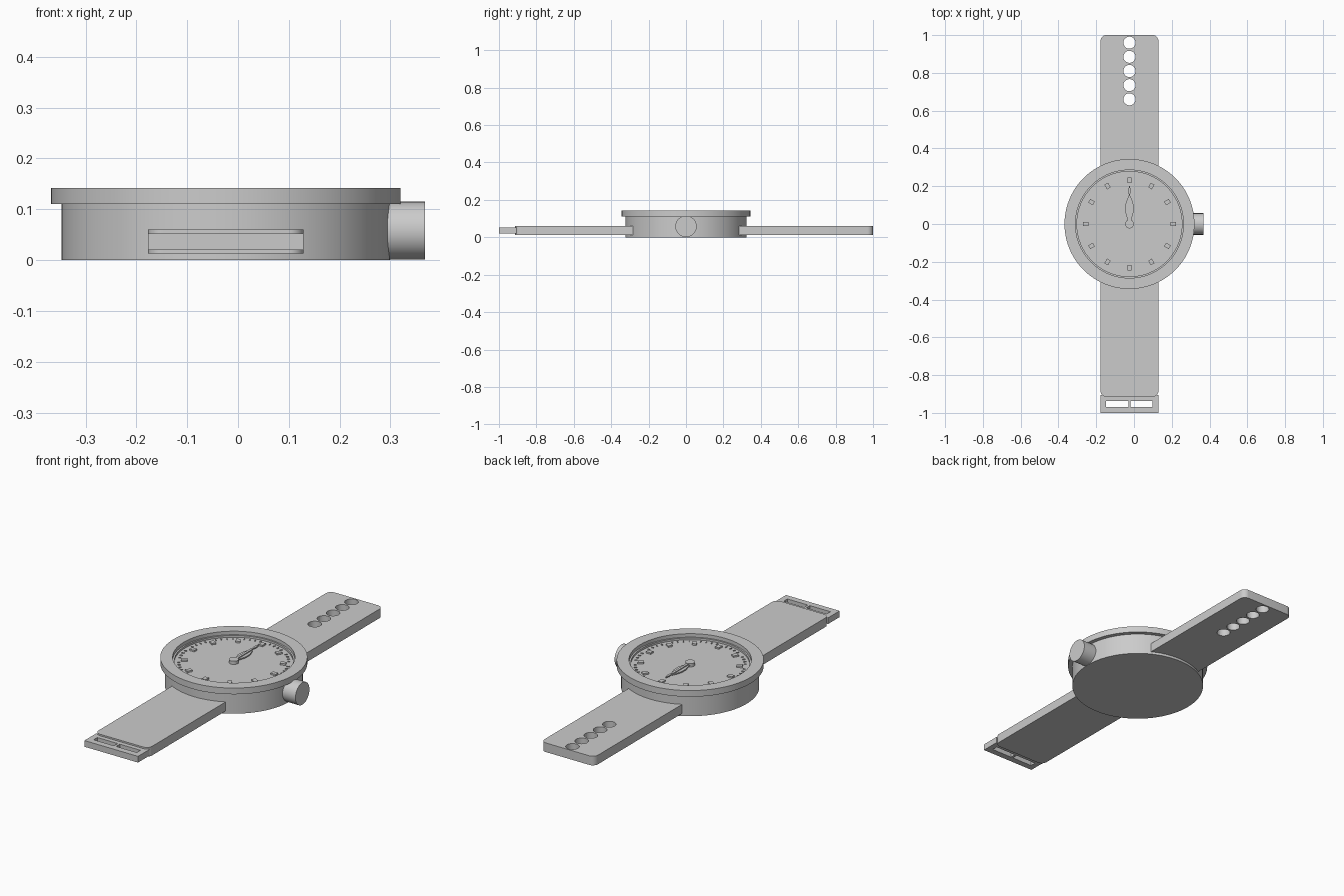
import bpy, bmesh
from math import sin, cos, pi, radians
from mathutils import Matrix, Vector

if "Cube" in bpy.data.objects:
    bpy.data.objects.remove(bpy.data.objects["Cube"], do_unlink=True)

CX = -0.024          # watch axis; the crown shifts the case off centre

grey = bpy.data.materials.new("plain grey")
grey.use_nodes = True
grey.diffuse_color = (0.6, 0.6, 0.6, 1)
grey.node_tree.nodes["Principled BSDF"].inputs["Base Color"].default_value = (0.6, 0.6, 0.6, 1)


def make(name, bm, smooth=False):
    bmesh.ops.recalc_face_normals(bm, faces=bm.faces)
    me = bpy.data.meshes.new(name)
    bm.to_mesh(me)
    bm.free()
    me.materials.append(grey)
    ob = bpy.data.objects.new(name, me)
    bpy.context.collection.objects.link(ob)
    if smooth:
        bpy.ops.object.select_all(action="DESELECT")
        ob.select_set(True)
        bpy.context.view_layer.objects.active = ob
        bpy.ops.object.shade_smooth_by_angle(angle=radians(30))
    return ob


def lathe(name, profile, steps=96):
    """Spin (radius, z) points around the watch axis."""
    bm = bmesh.new()
    verts = [bm.verts.new((CX + r, 0, z)) for r, z in profile]
    edges = [bm.edges.new(p) for p in zip(verts, verts[1:])]
    bmesh.ops.spin(bm, geom=verts + edges, cent=(CX, 0, 0), axis=(0, 0, 1),
                   angle=2 * pi, steps=steps, use_duplicate=False)
    bmesh.ops.remove_doubles(bm, verts=bm.verts, dist=1e-5)
    return make(name, bm, True)


def add_prism(bm, outline, z0, z1):
    """Extrude a flat outline, centred on the watch axis, from z0 to z1."""
    face = bm.faces.new([bm.verts.new((CX + x, y, z0)) for x, y in outline])
    up = bmesh.ops.extrude_face_region(bm, geom=[face])["geom"]
    moved = [g for g in up if isinstance(g, bmesh.types.BMVert)]
    bmesh.ops.translate(bm, verts=moved, vec=(0, 0, z1 - z0))


def prism(name, outlines, z0, z1, smooth=False):
    bm = bmesh.new()
    for outline in outlines:
        add_prism(bm, outline, z0, z1)
    return make(name, bm, smooth)


def rect(x0, x1, y0, y1):
    return [(x0, y0), (x1, y0), (x1, y1), (x0, y1)]


def disc(y, r, n=40):
    return [(r * cos(2 * pi * i / n), y + r * sin(2 * pi * i / n)) for i in range(n)]


def strap_outline(y_in, y_out, half, r):
    """Strip with its two outer corners rounded."""
    s = 1 if y_out > y_in else -1
    arc = [(half - r + r * cos(a), y_out - s * r * (1 - sin(a)))
           for a in (pi / 2 * i / 8 for i in range(9))]
    return [(half, y_in)] + arc + [(-x, y) for x, y in reversed(arc)] + [(-half, y_in)]


def cut(ob, cutter):
    mod = ob.modifiers.new("openings", "BOOLEAN")
    mod.operation, mod.solver, mod.object = "DIFFERENCE", "EXACT", cutter
    cutter.hide_render = True
    cutter.hide_set(True)


# Case, dial and overhanging bezel
DIAL = 0.114
lathe("case", [(0, 0), (0.323, 0), (0.323, 0.112), (0.28, 0.112)])
lathe("dial", [(0, DIAL), (0.278, DIAL), (0.278, 0.124), (0.286, 0.124)])
lathe("bezel", [(0.286, 0.11), (0.344, 0.11), (0.344, 0.142), (0.286, 0.142), (0.286, 0.11)])

# Crown on the left side
bm = bmesh.new()
bmesh.ops.create_cone(bm, cap_ends=True, segments=64, radius1=0.057, radius2=0.057, depth=0.11,
                      matrix=Matrix.Translation((0.313, 0, 0.058)) @ Matrix.Rotation(pi / 2, 4, "Y"))
make("crown", bm, True)

# Strap halves, one with adjusting holes
HALF = 0.153
back = prism("back_strap", [strap_outline(0.25, 1.0, HALF, 0.03)], 0.013, 0.06, True)
holes = prism("strap_hole_cutter", [disc(0.66 + 0.075 * i, 0.032) for i in range(5)], -0.1, 0.2)
cut(back, holes)
prism("front_strap", [strap_outline(-0.25, -0.915, HALF, 0.03)], 0.013, 0.06, True)

# Buckle plate with two slots
buckle = prism("buckle", [rect(-HALF, HALF, -1.0, -0.905)], 0.02, 0.052)
slots = prism("buckle_slot_cutter", [rect(-0.123, -0.006, -0.968, -0.938),
                                     rect(0.006, 0.123, -0.968, -0.938)], -0.1, 0.2)
cut(buckle, slots)

# Hour blocks and minute ticks
bm = bmesh.new()
for i in range(60):
    hour = i % 5 == 0
    start = len(bm.verts)
    if hour:
        add_prism(bm, rect(-0.011, 0.011, 0.218, 0.246), DIAL - 0.002, DIAL + 0.008)
    else:
        add_prism(bm, rect(-0.002, 0.002, 0.252, 0.264), DIAL - 0.002, DIAL + 0.004)
    bm.verts.ensure_lookup_table()
    bmesh.ops.rotate(bm, verts=bm.verts[start:], cent=(CX, 0, 0),
                     matrix=Matrix.Rotation(-2 * pi * i / 60, 3, "Z"))
make("dial_markers", bm)


# Hands, both pointing to the top of the dial
def hand(name, side, z):
    prism(name, [side + [(-x, y) for x, y in reversed(side)]], z, z + 0.006)


hand("hour_hand", [(0.011, 0.01), (0.012, 0.03), (0.022, 0.065), (0.022, 0.1),
                   (0.013, 0.13), (0.003, 0.15)], DIAL + 0.004)
hand("minute_hand", [(0.006, 0.0), (0.006, 0.14), (0.003, 0.155), (0.007, 0.175),
                     (0.002, 0.2)], DIAL + 0.009)
prism("hand_hub", [disc(0, 0.023)], DIAL - 0.002, DIAL + 0.017, True)
